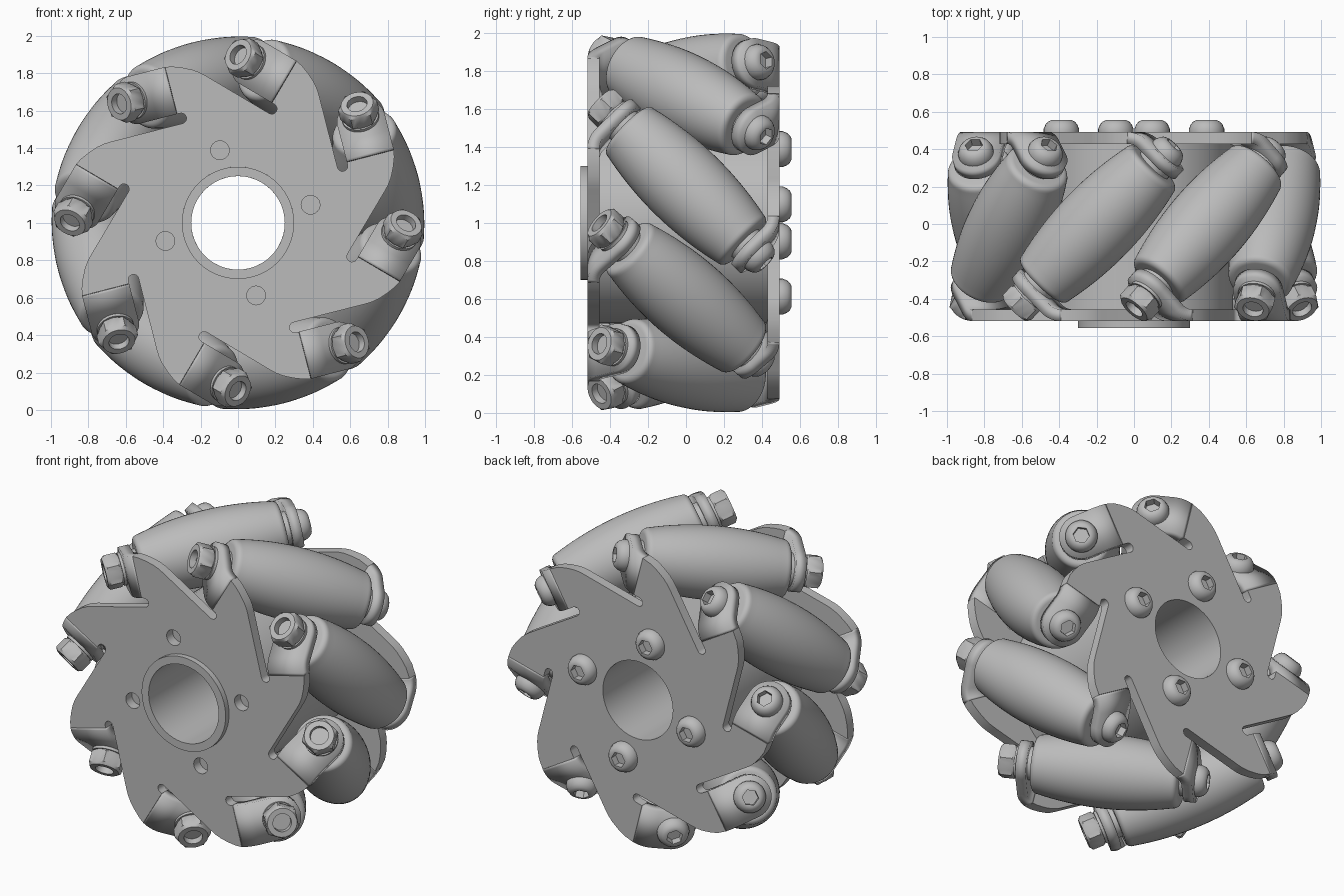
import bpy, bmesh
from math import sin, cos, pi, radians, sqrt
from mathutils import Matrix, Vector

cube = bpy.data.objects.get("Cube")
if cube:
    bpy.data.objects.remove(cube)

steel = bpy.data.materials.new("satin_grey")
steel.use_nodes = True
GREY = (0.5, 0.5, 0.5, 1)
steel.diffuse_color = GREY
steel.node_tree.nodes["Principled BSDF"].inputs["Base Color"].default_value = GREY

COUNT = 8                 # rollers around the wheel
STEP = 2 * pi / COUNT
MID = radians(59.5)       # angle of the first roller's middle
AXIS_R = 0.775            # wheel axis to roller axis
TAB_S = 0.50              # tab position along the roller axis
TAB_W = 0.13              # half width of a tab
FRONT, BACK, THICK = 0.488, 0.46, 0.063
BEND = 0.05               # half length of the fold
CENTRE = Vector((0, 0, 1))


def finish(name, mesh, matrix):
    ob = bpy.data.objects.new(name, mesh)
    bpy.context.collection.objects.link(ob)
    ob.matrix_world = matrix
    return ob


def shade(mesh, angle=32):
    mesh.materials.clear()
    mesh.materials.append(steel)
    for p in mesh.polygons:
        p.use_smooth = True
    mesh.set_sharp_from_angle(angle=radians(angle))
    return mesh


def lathe(name, profile, n=48, closed=False):
    """Spin (radius, height[, 'hex']) points round local Z; hex points give six flats."""
    bm = bmesh.new()
    rings = []
    for r, h, *kind in profile:
        ring = []
        for i in range(n):
            a = 2 * pi * i / n
            k = r / cos((a % (pi / 3)) - pi / 6) if kind else r
            ring.append(bm.verts.new((k * cos(a), k * sin(a), h)))
        rings.append(ring)
    pairs = list(zip(rings, rings[1:]))
    if closed:
        pairs.append((rings[-1], rings[0]))
    for lo, hi in pairs:
        for i in range(n):
            j = (i + 1) % n
            bm.faces.new((lo[i], lo[j], hi[j], hi[i]))
    bmesh.ops.remove_doubles(bm, verts=bm.verts, dist=1e-5)
    bmesh.ops.recalc_face_normals(bm, faces=bm.faces)
    mesh = bpy.data.meshes.new(name)
    bm.to_mesh(mesh)
    bm.free()
    return shade(mesh)


def frame(a):
    """Local axes: x tangent, y wheel axis, z radial."""
    m = Matrix(((sin(a), 0, cos(a)), (0, 1, 0), (-cos(a), 0, sin(a)))).to_4x4()
    return Matrix.Translation(CENTRE) @ m


def circle(r, cx=0, cy=0, n=48):
    return [(cx + r * cos(2 * pi * i / n), cy + r * sin(2 * pi * i / n)) for i in range(n)]


BOLT_SPOTS = [(0.4 * cos(radians(14 + 90 * k)), 0.4 * sin(radians(14 + 90 * k))) for k in range(4)]


# Side plates: slotted outline with round holes
def plate(name, side, y, bend, holes):
    outline = []
    slot = [(-0.154 + 0.028 * cos(q), 0.617 + 0.028 * sin(q))
            for q in [-pi / 2 + pi * i / 8 for i in range(9)]]
    lobe = [(BEND - bend, AXIS_R - TAB_W), (BEND - bend, AXIS_R + TAB_W), (-0.13, 0.897),
            (-0.08, 0.878), (-0.03, 0.853), (0.003, 0.83), (0.03, 0.805)]
    for k in range(COUNT):
        a = MID - side * STEP * k
        for t, u in slot + lobe:
            t *= side
            outline.append((t * sin(a) + u * cos(a), u * sin(a) - t * cos(a)))
    cu = bpy.data.curves.new(name, 'CURVE')
    cu.dimensions, cu.fill_mode, cu.extrude = '2D', 'BOTH', THICK / 2
    for pts in [outline] + holes:
        sp = cu.splines.new('POLY')
        sp.points.add(len(pts) - 1)
        for p, (px, py) in zip(sp.points, pts):
            p.co = (px, py, 0, 1)
        sp.use_cyclic_u = True
    tmp = bpy.data.objects.new(name + "_outline", cu)
    bpy.context.collection.objects.link(tmp)
    dg = bpy.context.evaluated_depsgraph_get()
    mesh = bpy.data.meshes.new_from_object(tmp.evaluated_get(dg))
    bpy.data.objects.remove(tmp)
    bm = bmesh.new()
    bm.from_mesh(mesh)
    bmesh.ops.remove_doubles(bm, verts=bm.verts, dist=1e-5)
    bmesh.ops.recalc_face_normals(bm, faces=bm.faces)
    bm.to_mesh(mesh)
    bm.free()
    mesh.name = name
    finish(name, shade(mesh), Matrix.Translation(CENTRE + Vector((0, y, 0))) @ Matrix.Rotation(pi / 2, 4, 'X'))


# Folded tab: strip along a bent path with a round tip, facing the roller
def tab_mesh(name, h, bend):
    corner, out = Vector((-bend, -h)), Vector((-1, 1)) / sqrt(2)
    start, end = corner + Vector((BEND, 0)), corner + out * BEND
    rows = []
    for i in range(9):
        f = i / 8
        rows.append((start * (1 - f) ** 2 + corner * 2 * f * (1 - f) + end * f * f, TAB_W))
    hole = (Vector((-1, -1)) * TAB_S / sqrt(2) - corner).length
    for i in range(13):
        q = pi / 2 * i / 12
        rows.append((corner + out * (hole + TAB_W * sin(q)), max(TAB_W * cos(q), 0.004)))
    bm = bmesh.new()
    vs = [[bm.verts.new((p.x, p.y, AXIS_R + s * w)) for s in (-1, 1)] for p, w in rows]
    for (a, b), (c, d) in zip(vs, vs[1:]):
        bm.faces.new((a, b, d, c))
    mesh = bpy.data.meshes.new(name)
    bm.to_mesh(mesh)
    bm.free()
    return shade(mesh, 40)


def button_head(base, shank):
    """Button head with hex socket, then its shank."""
    return [(0, base + 0.02), (0.042, base + 0.02, 'hex'), (0.042, base + 0.065, 'hex'), (0.056, base + 0.065),
            (0.072, base + 0.057), (0.085, base + 0.042), (0.095, base + 0.018), (0.095, base),
            (0.055, base), (0.055, base - shank), (0, base - shank)]


front_bend, back_bend = TAB_S * sqrt(2) - FRONT, TAB_S * sqrt(2) - BACK
plate("front_plate", 1, -FRONT, front_bend,
      [circle(0.3)] + [circle(0.05, x, z, 24) for x, z in BOLT_SPOTS])
plate("back_plate", -1, BACK, back_bend, [circle(0.25)])

# Hub with bore and front boss
along_y = Matrix.Rotation(-pi / 2, 4, 'X')
hub = lathe("hub", [(0.25, -0.555), (0.3, -0.555), (0.3, -0.457), (0.53, -0.457), (0.53, 0.43), (0.25, 0.43)],
            64, closed=True)
finish("hub", hub, Matrix.Translation(CENTRE) @ along_y)

# Hub bolts on the back
hub_bolt = lathe("hub_bolt", button_head(0.49, 0.06), 24)
for x, z in BOLT_SPOTS:
    finish("hub_bolt", hub_bolt, Matrix.Translation(CENTRE + Vector((x, 0, z))) @ along_y)

# Roller barrel with rounded ends
HALF, FILLET = 0.44, 0.035
barrel = [(0.22 - 0.27 * s * s, s) for s in [(HALF - FILLET) * i / 10 for i in range(-10, 11)]]
r_end = barrel[0][0]
cap = [(r_end - FILLET + FILLET * cos(q), HALF - FILLET + FILLET * sin(q))
       for q in [pi / 2 * i / 5 for i in range(1, 6)]] + [(0.05, HALF)]
roller = lathe("roller", [(r, -s) for r, s in reversed(cap)] + barrel + cap)

# Roller axle parts
face = TAB_S + THICK / 2
axle = lathe("axle_bolt", button_head(face, face + 0.605), 24)
spacers = [lathe("spacer", [(0.05, s * HALF), (0.1, s * HALF), (0.1, s * 0.47), (0.05, s * 0.47)], 24)
           for s in (-1, 1)]
nut = lathe("lock_nut", [(0.055, -0.6), (0.055, -0.645), (0.088, -0.645), (0.093, -0.63, 'hex'),
                         (0.093, -0.56, 'hex'), (0.09, -0.548), (0.1, -0.548), (0.1, -face), (0.05, -face)], 24)

tabs = [("front_tab", tab_mesh("front_tab", FRONT, front_bend), Matrix()),
        ("back_tab", tab_mesh("back_tab", BACK, back_bend), Matrix.Rotation(pi, 4, 'Z'))]

# Local roller axis lies at 45 degrees between the tangent and the wheel axis
h = 1 / sqrt(2)
skew = Matrix.Translation((0, 0, AXIS_R)) @ Matrix(((0, h, h), (0, -h, h), (1, 0, 0))).to_4x4()
for k in range(COUNT):
    place = frame(MID + k * STEP)
    for name, mesh in [("roller", roller), ("axle_bolt", axle), ("lock_nut", nut),
                       ("spacer", spacers[0]), ("spacer", spacers[1])]:
        finish(name, mesh, place @ skew)
    for name, mesh, turn in tabs:
        ob = finish(name, mesh, place @ turn)
        mod = ob.modifiers.new("thickness", 'SOLIDIFY')
        mod.thickness, mod.offset = THICK, 0
